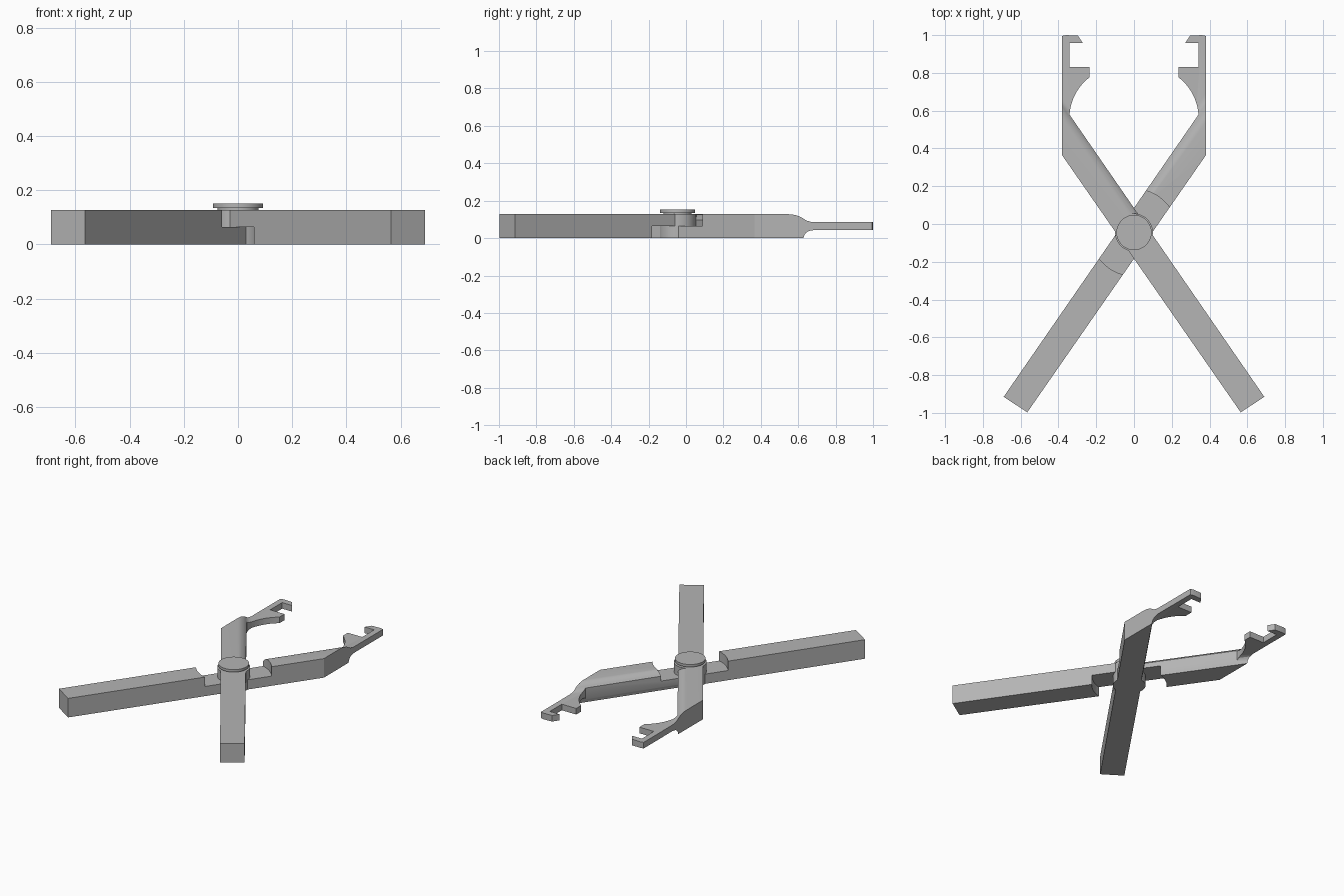
import bpy, bmesh, math
from mathutils import Vector

if "Cube" in bpy.data.objects:
    bpy.data.objects.remove(bpy.data.objects["Cube"])

PIVOT = Vector((0, -0.045, 0))
U = Vector((0.568, 0.823, 0)).normalized()   # along the arm
V = Vector((-U.y, U.x, 0))                   # towards the inner side
THICK, SPLIT = 0.128, 0.065

steel = bpy.data.materials.new("grey steel")
steel.diffuse_color = (0.46, 0.46, 0.46, 1)
steel.use_nodes = True
steel.node_tree.nodes["Principled BSDF"].inputs["Base Color"].default_value = steel.diffuse_color


def prism(name, points, offset):
    """Closed solid from an outline swept by an offset vector."""
    bm = bmesh.new()
    face = bm.faces.new([bm.verts.new(p) for p in points])
    swept = bmesh.ops.extrude_face_region(bm, geom=[face])["geom"]
    bmesh.ops.translate(bm, vec=offset, verts=[g for g in swept if isinstance(g, bmesh.types.BMVert)])
    bmesh.ops.recalc_face_normals(bm, faces=bm.faces)
    mesh = bpy.data.meshes.new(name)
    bm.to_mesh(mesh)
    bm.free()
    mesh.materials.append(steel)
    obj = bpy.data.objects.new(name, mesh)
    bpy.context.collection.objects.link(obj)
    return obj


def disc(name, r, z0, z1, n=64):
    pts = [PIVOT + Vector((r * math.cos(2 * math.pi * i / n), r * math.sin(2 * math.pi * i / n), z0))
           for i in range(n)]
    return prism(name, pts, Vector((0, 0, z1 - z0)))


def combine(obj, tool, operation):
    mod = obj.modifiers.new("shape", 'BOOLEAN')
    mod.operation, mod.solver, mod.object = operation, 'EXACT', tool
    bpy.context.view_layer.objects.active = obj
    bpy.ops.object.modifier_apply(modifier=mod.name)
    bpy.data.objects.remove(tool, do_unlink=True)


def smooth(obj):
    bpy.ops.object.select_all(action='DESELECT')
    obj.select_set(True)
    bpy.context.view_layer.objects.active = obj
    bpy.ops.object.shade_smooth_by_angle(angle=math.radians(28))


def arm(name, side, notch_z, boss_z):
    # plan outline: straight handle, bent jaw with hooked tip, round throat
    outline = [(-0.69, -0.915), (-0.565, -0.997), (0.382, 0.366), (0.382, 0.995), (0.36, 1.0),
               (0.297, 0.997), (0.27, 0.957), (0.342, 0.957), (0.342, 0.83),
               (0.235, 0.83), (0.235, 0.777)]
    start = math.asin(0.217 / 0.274)
    outline += [(0.068 + 0.274 * math.cos(a), 0.56 + 0.274 * math.sin(a))
                for a in [start * (1 - i / 12) for i in range(1, 12)]]
    outline.append((0.342, 0.580))
    body = prism(name, [(x, y, 0) for x, y in outline], Vector((0, 0, THICK)))

    # cross-section: rounded upper inner edge, filleted down to the thin jaw plate
    section = [(-0.6, 0), (0.068, 0), (0.070, 0.014), (0.075, 0.028), (0.084, 0.038), (0.102, 0.044),
               (0.9, 0.044), (0.9, 0.085), (0.105, 0.085), (0.090, 0.0875), (0.080, 0.092),
               (0.072, 0.099), (0.066, 0.107), (0.057, 0.115), (0.046, 0.122),
               (0.034, 0.1265), (0.020, THICK), (-0.6, THICK)]
    base = PIVOT + U * 0.06
    form = prism("form", [base + V * v + Vector((0, 0, z)) for v, z in section], U * 2)
    # the handle half keeps its plain square section
    square = [(-0.6, -0.05), (0.6, -0.05), (0.6, 0.2), (-0.6, 0.2)]
    handle = prism("handle", [base + V * v + Vector((0, 0, z)) for v, z in square], U * -2)
    combine(form, handle, 'UNION')
    combine(body, form, 'INTERSECT')

    # half-lap notch and pivot boss
    combine(body, disc("notch", 0.23, *notch_z, n=96), 'DIFFERENCE')
    combine(body, disc("boss", 0.1, *boss_z), 'UNION')

    if side < 0:
        for v in body.data.vertices:
            v.co.x = -v.co.x
        body.data.flip_normals()
    smooth(body)


arm("lower_arm", 1, (SPLIT, 0.3), (0, SPLIT))
arm("upper_arm", -1, (-0.1, SPLIT), (SPLIT, THICK))

# pivot pin: neck and flat head
smooth(disc("pivot_neck", 0.075, 0.12, 0.137))
smooth(disc("pivot_head", 0.093, 0.135, 0.152))
